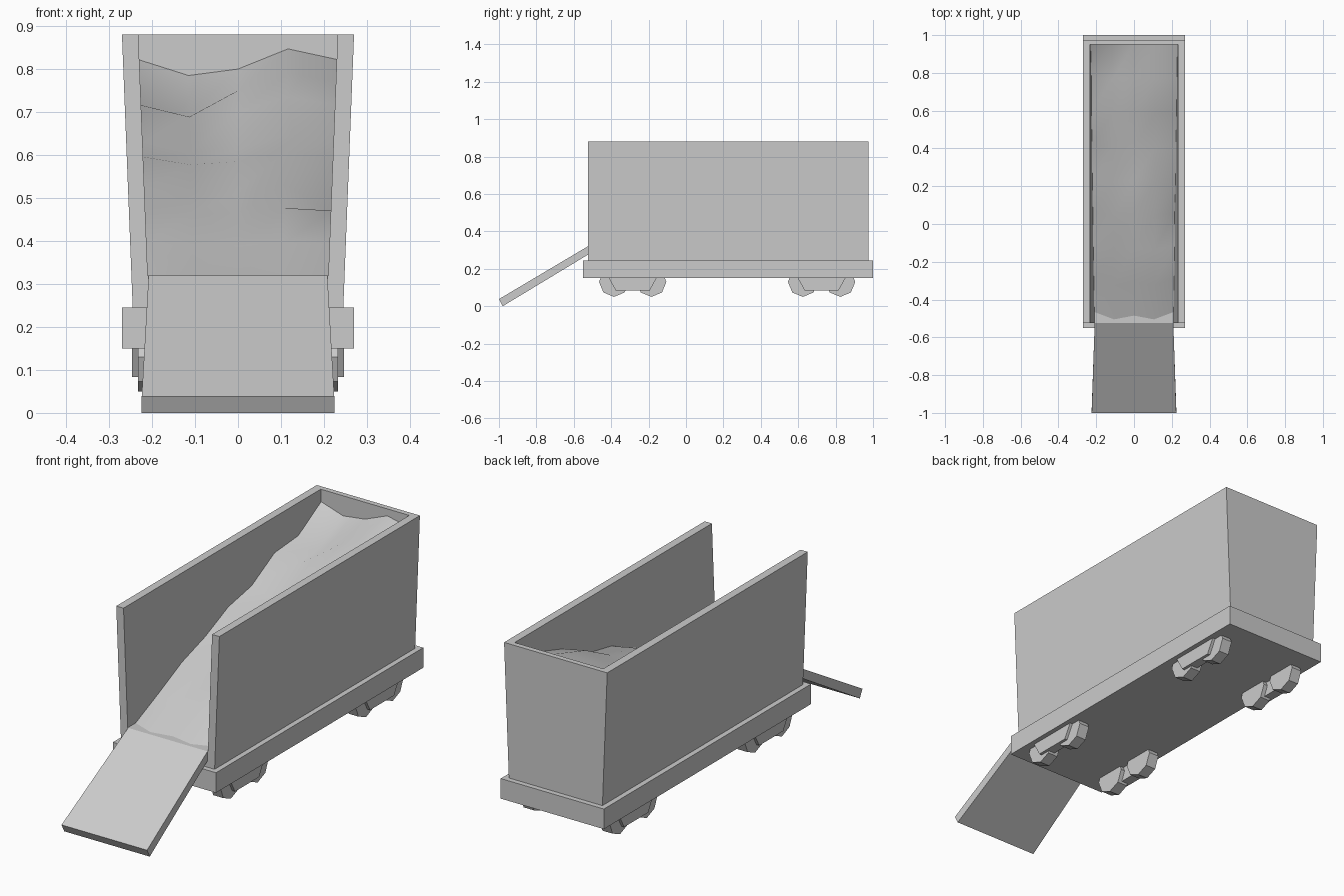
import bpy
import bmesh
import math

if "Cube" in bpy.data.objects:
    bpy.data.objects.remove(bpy.data.objects["Cube"], do_unlink=True)

grey = bpy.data.materials.new("plain_grey")
grey.use_nodes = True
grey.diffuse_color = (0.6, 0.6, 0.6, 1)
grey.node_tree.nodes["Principled BSDF"].inputs["Base Color"].default_value = (0.6, 0.6, 0.6, 1)


def make(name, verts, faces, solid=True):
    bm = bmesh.new()
    vs = [bm.verts.new(v) for v in verts]
    for f in faces:
        bm.faces.new([vs[i] for i in f])
    if solid:
        bmesh.ops.recalc_face_normals(bm, faces=bm.faces)
    mesh = bpy.data.meshes.new(name)
    bm.to_mesh(mesh)
    bm.free()
    mesh.materials.append(grey)
    ob = bpy.data.objects.new(name, mesh)
    bpy.context.scene.collection.objects.link(ob)
    return ob


def prism(name, start, end):
    """Solid between two matching outlines of 3D points."""
    n = len(start)
    sides = [(i, (i + 1) % n, n + (i + 1) % n, n + i) for i in range(n)]
    return make(name, start + end, [tuple(range(n)), tuple(range(n, 2 * n))] + sides)


def side_prism(name, profile, x0, x1):
    """Outline in y and z, extruded along x."""
    return prism(name, [(x0, y, z) for y, z in profile], [(x1, y, z) for y, z in profile])


FRONT, BACK, INNER_BACK = -0.525, 0.975, 0.95
FLOOR, LEDGE, TOP = 0.245, 0.32, 0.88


def outer(z):
    return 0.245 + 0.025 * (z - FLOOR) / (TOP - FLOOR)


def inner(z):
    return 0.21 + 0.022 * (z - LEDGE) / (TOP - LEDGE)


# Chassis slab
side_prism("chassis", [(-0.55, 0.15), (1, 0.15), (1, FLOOR), (-0.55, FLOOR)], -0.27, 0.27)


# Body: a U-shaped wall in plan, leaning outwards, with an open front
def plan(z):
    o, i = outer(z), inner(z)
    return [(-o, FRONT, z), (-o, BACK, z), (o, BACK, z), (o, FRONT, z),
            (i, FRONT, z), (i, INNER_BACK, z), (-i, INNER_BACK, z), (-i, FRONT, z)]


prism("body_walls", plan(FLOOR), plan(TOP))


# Raised floor that the load rests on
def floor_outline(z):
    w = inner(z) + 0.003
    return [(-w, FRONT, z), (w, FRONT, z), (w, INNER_BACK, z), (-w, INNER_BACK, z)]


prism("body_floor", floor_outline(FLOOR), floor_outline(LEDGE))

# Sloping load: uneven heap rising to the back wall
front_y = [-0.465, -0.505, -0.485, -0.505, -0.465]
back_z = [0.822, 0.785, 0.80, 0.847, 0.822]
bumps = [0, 0.01, 0.025, 0.015, 0.025, -0.005, 0.02, 0.01, 0]
ROWS, COLS = len(bumps) - 1, len(front_y)
verts = []
for r, bump in enumerate(bumps):
    t = r / ROWS
    for c in range(COLS):
        y = front_y[c] * (1 - t) + INNER_BACK * t
        z = LEDGE + (back_z[c] - LEDGE) * t + bump
        if r == 3 and c == COLS - 1:
            z -= 0.06  # hollow beside the left wall
        if r == 7 and c < 2:
            z -= 0.04  # shallow dip near the back
        verts.append(((c / 2 - 1) * (inner(z) + 0.002), y, z))
faces = [(r * COLS + c, r * COLS + c + 1, (r + 1) * COLS + c + 1, (r + 1) * COLS + c)
         for r in range(ROWS) for c in range(COLS - 1)]
load = make("load", verts, faces, solid=False)
load.data.shade_smooth()

# Ramp, slightly wider at the ground
ramp = [(-1, 0.038), (-0.98, 0), (FRONT, 0.275), (FRONT, LEDGE)]
widths = [0.224, 0.224, 0.208, 0.208]
prism("ramp", [(-w, y, z) for w, (y, z) in zip(widths, ramp)],
      [(w, y, z) for w, (y, z) in zip(widths, ramp)])

# Bogies: two octagonal wheels behind a tapered frame on each side
for end, mid in (("front", -0.285), ("back", 0.725)):
    for side, s in (("left", 1), ("right", -1)):
        for i, dy in enumerate((-0.1, 0.1)):
            wheel = [(mid + dy + 0.08 * math.cos(a * math.pi / 4),
                      0.13 + 0.08 * math.sin(a * math.pi / 4)) for a in range(8)]
            side_prism(f"{end}_{side}_wheel_{i + 1}", wheel, s * 0.18, s * 0.233)
        frame = [(mid - 0.13, 0.155), (mid - 0.09, 0.083), (mid + 0.09, 0.083), (mid + 0.13, 0.155)]
        side_prism(f"{end}_{side}_frame", frame, s * 0.2, s * 0.247)
